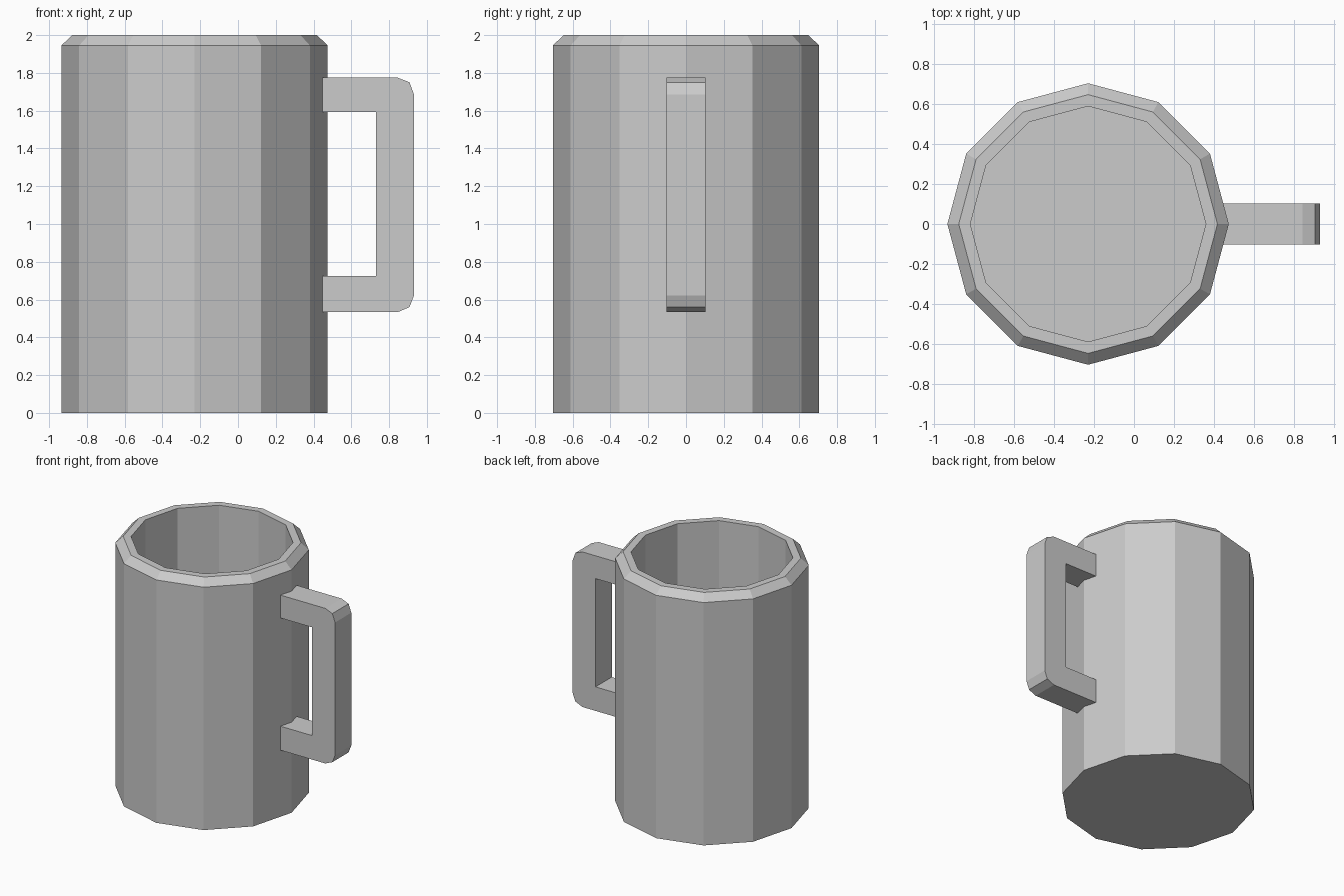
import bpy, bmesh
from math import cos, sin, tau

if "Cube" in bpy.data.objects:
    bpy.data.objects.remove(bpy.data.objects["Cube"])

SIDES = 12
CUP_X = -0.23
HALF_W = 0.103


def finish(name, bm):
    bmesh.ops.recalc_face_normals(bm, faces=bm.faces)
    mesh = bpy.data.meshes.new(name)
    bm.to_mesh(mesh)
    bm.free()
    obj = bpy.data.objects.new(name, mesh)
    bpy.context.collection.objects.link(obj)
    return obj


def lathe(name, profile, cx):
    """Closed solid from (radius, z) rings, capped at both ends."""
    bm = bmesh.new()
    rings = [[bm.verts.new((cx + r * cos(tau * i / SIDES), r * sin(tau * i / SIDES), z))
              for i in range(SIDES)] for r, z in profile]
    for a, b in zip(rings, rings[1:]):
        for i in range(SIDES):
            j = (i + 1) % SIDES
            bm.faces.new((a[i], a[j], b[j], b[i]))
    bm.faces.new(rings[0])
    bm.faces.new(rings[-1])
    return finish(name, bm)


def extrude_xz(name, outline, half_width):
    """Prism from an (x, z) outline, centred on y = 0."""
    bm = bmesh.new()
    face = bm.faces.new([bm.verts.new((x, -half_width, z)) for x, z in outline])
    ext = bmesh.ops.extrude_face_region(bm, geom=[face])
    verts = [v for v in ext["geom"] if isinstance(v, bmesh.types.BMVert)]
    bmesh.ops.translate(bm, verts=verts, vec=(0, 2 * half_width, 0))
    return finish(name, bm)


# Cup: outer wall, bevelled flat rim, inner wall and floor
lathe("cup", [(0.705, 0), (0.705, 1.945), (0.648, 2.0), (0.59, 2.0), (0.59, 0.12)], CUP_X)

# Handle: squared C shape with rounded outer corners, ends set into the wall
extrude_xz("handle", [
    (0.42, 1.775), (0.845, 1.775), (0.908, 1.75), (0.932, 1.685),
    (0.932, 0.622), (0.908, 0.56), (0.845, 0.533), (0.42, 0.533),
    (0.42, 0.725), (0.73, 0.725), (0.73, 1.592), (0.42, 1.592)], HALF_W)
